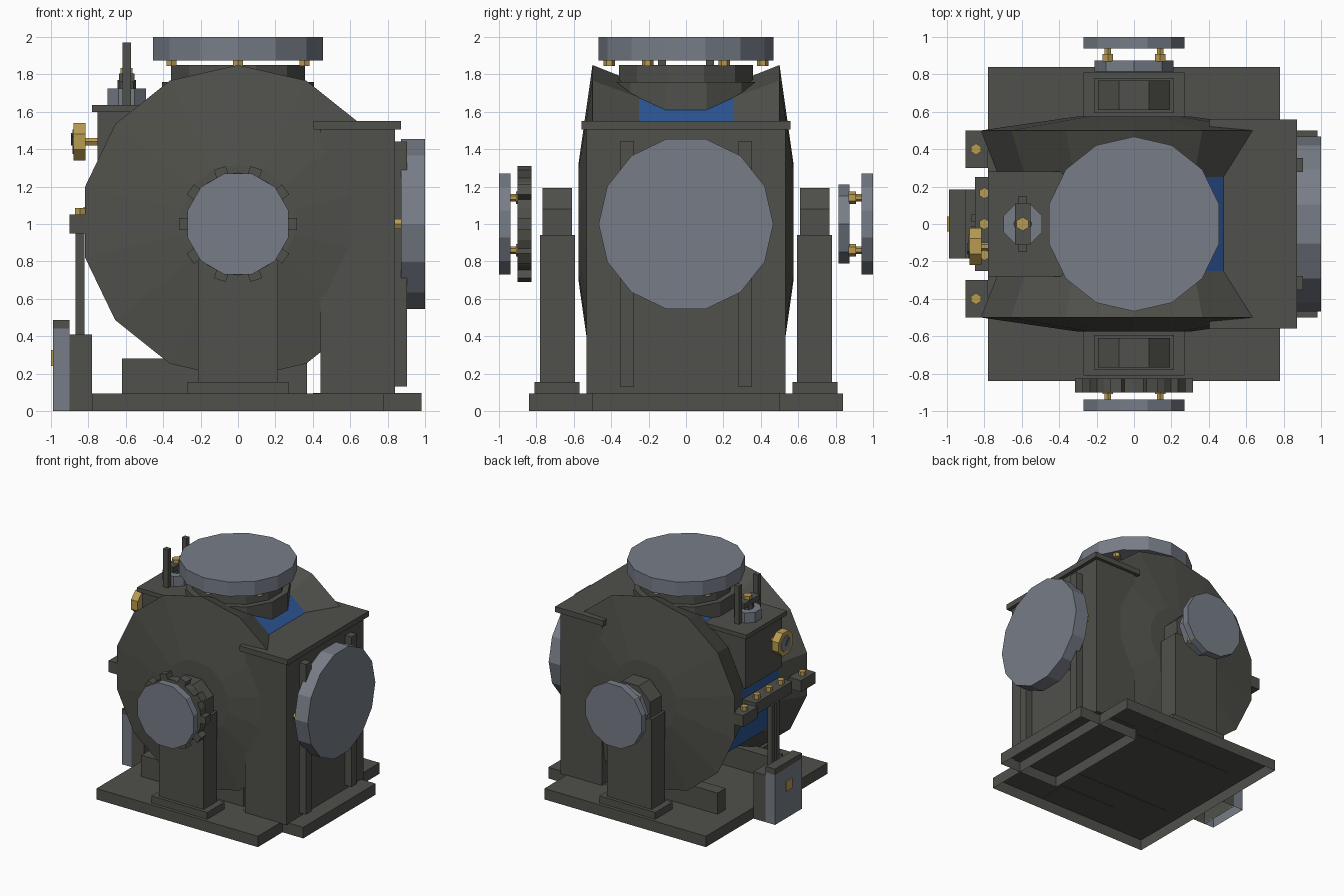
import bpy, bmesh, math
from mathutils import Matrix, Vector

if "Cube" in bpy.data.objects:
    bpy.data.objects.remove(bpy.data.objects["Cube"])


def material(name, rgb):
    m = bpy.data.materials.new(name)
    m.diffuse_color = (*rgb, 1)
    m.use_nodes = True
    m.node_tree.nodes["Principled BSDF"].inputs["Base Color"].default_value = m.diffuse_color
    return m


DARK = material("dark_iron", (0.080, 0.080, 0.070))
STEEL = material("blue_grey_steel", (0.185, 0.205, 0.245))
GOLD = material("brass", (0.48, 0.33, 0.085))
BLUE = material("blue_drum", (0.026, 0.095, 0.31))


def finish(name, bm, *mats):
    me = bpy.data.meshes.new(name)
    bm.to_mesh(me)
    bm.free()
    for m in mats:
        me.materials.append(m)
    ob = bpy.data.objects.new(name, me)
    bpy.context.collection.objects.link(ob)
    return ob


def box(name, x, y, z, mat=DARK, open_bottom=False):
    """Box from (min, max) ranges."""
    bm = bmesh.new()
    bmesh.ops.create_cube(bm, size=1)
    for v in bm.verts:
        v.co = Vector([(a + b) / 2 + c * (b - a) for (a, b), c in zip((x, y, z), v.co)])
    if open_bottom:
        low = [f for f in bm.faces if f.normal.z < -0.5 or all(v.co.z < z[0] + 1e-4 for v in f.verts)]
        bmesh.ops.delete(bm, geom=low, context='FACES_ONLY')
    return finish(name, bm, mat)


TURN = {'X': Matrix.Rotation(math.pi / 2, 4, 'Y'),
        'Y': Matrix.Rotation(math.pi / 2, 4, 'X'),
        'Z': Matrix.Identity(4)}


def prism(name, axis, centre, r, span, n, mat=DARK, phase=0.0):
    """Regular prism along an axis; centre holds the two other coordinates."""
    bm = bmesh.new()
    bmesh.ops.create_cone(bm, cap_ends=True, segments=n, radius1=r, radius2=r,
                          depth=span[1] - span[0])
    mid = (span[0] + span[1]) / 2
    c = list(centre)
    c.insert('XYZ'.index(axis), mid)
    bm.transform(Matrix.Translation(c) @ TURN[axis] @ Matrix.Rotation(math.radians(phase), 4, 'Z'))
    return finish(name, bm, mat)


def lathe_y(name, profile, n, cz, mats):
    """Turn (radius, y) points about the y axis, capped at both ends."""
    bm = bmesh.new()
    rings = [[bm.verts.new((r * math.sin(2 * math.pi * i / n), y, cz + r * math.cos(2 * math.pi * i / n)))
              for i in range(n)] for r, y in profile]
    for a, b in zip(rings, rings[1:]):
        for i in range(n):
            j = (i + 1) % n
            bm.faces.new((a[i], a[j], b[j], b[i]))
    bm.faces.new(rings[0])
    bm.faces.new(rings[-1])
    bmesh.ops.recalc_face_normals(bm, faces=bm.faces[:])
    for f in bm.faces:  # only the waist between the two rims is blue
        ys = [abs(v.co.y) for v in f.verts]
        f.material_index = 1 if max(ys) < 0.26 else 0
    return finish(name, bm, *mats)


# Base plates, open underneath
box("base_plate", (-.78, .78), (-.84, .84), (0, .095), DARK, True)
box("base_extension", (.40, .98), (-.50, .50), (0, .097), DARK, True)

# Main drum with dished sides and recessed blue waist
lathe_y("main_drum", [(.31, -.575), (.84, -.50), (.74, -.25), (.74, .25), (.84, .50), (.31, .575)],
        14, 1.01, (DARK, BLUE))

# Supports on both sides
for s, side in ((-1, "front"), (1, "back")):
    def yr(a, b):
        return tuple(sorted((s * a, s * b)))
    box(side + "_skid", (-.62, .37), yr(.34, .45), (.09, .28))
    box(side + "_foot", (-.27, .27), yr(.57, .81), (.09, .155))
    box(side + "_post", (-.215, .215), yr(.594, .78), (.15, .94))
    prism(side + "_bearing", 'Y', (0, 1.0), .208, yr(.61, .768), 8, DARK, 22.5)
    # End cap held by four bolts
    prism(side + "_end_cap", 'Y', (0, 1.0), .28, yr(.938, 1.0), 12, STEEL, 15)
    for k in range(4):
        a = math.pi / 4 + k * math.pi / 2
        c = (.198 * math.cos(a), 1.0 + .198 * math.sin(a))
        prism(f"{side}_cap_bolt_head_{k}", 'Y', c, .033, yr(.87, .908), 6, GOLD)
        prism(f"{side}_cap_bolt_{k}", 'Y', c, .02, yr(.90, .94), 6, GOLD)

# Gear at the front, plain plate at the back
prism("gear_wheel", 'Y', (0, 1.0), .275, (-.90, -.825), 20)
for k in range(10):
    tooth = box(f"gear_tooth_{k}", (.25, .315), (-.90, -.825), (-.033, .033))
    tooth.data.transform(Matrix.Translation((0, 0, 1)) @ Matrix.Rotation(k * math.tau / 10, 4, 'Y'))
prism("back_plate", 'Y', (0, 1.0), .21, (.815, .875), 8, STEEL)

# Top collar and lid
prism("lower_collar", 'Z', (0, 0), .42, (1.5, 1.76), 12, DARK, 15)
prism("upper_collar", 'Z', (0, 0), .37, (1.75, 1.85), 12, DARK, 15)
prism("top_lid", 'Z', (0, 0), .467, (1.875, 2.0), 14, STEEL)

# Right housing with cap, rails and round cover
box("right_housing", (.44, .84), (-.533, .533), (.09, 1.51))
box("housing_cap", (.405, .872), (-.56, .56), (1.505, 1.552))
for s in (-1, 1):
    box("housing_rail", (.83, .903), tuple(sorted((s * .278, s * .352))), (.13, 1.44))
prism("right_cover", 'X', (0, 1.0), .467, (.872, 1.0), 14, STEEL)
for k in range(6):
    a = k * math.tau / 6
    c, d = .41 * math.cos(a), .41 * math.sin(a)
    prism(f"lid_bolt_{k}", 'Z', (d, c), .03, (1.845, 1.88), 6, GOLD)
    prism(f"cover_bolt_{k}", 'X', (c, 1 + d), .03, (.835, .875), 6, GOLD)

# Upper left box with lid
box("valve_box", (-.752, -.36), (-.25, .25), (1.15, 1.61))
box("valve_box_lid", (-.78, -.36), (-.28, .28), (1.6, 1.637))

# Clamp on the valve box
prism("clamp_base", 'Z', (-.595, 0), .112, (1.63, 1.725), 8, STEEL, 22.5)
prism("clamp_collar", 'Z', (-.595, 0), .05, (1.72, 1.77), 8)
box("clamp_bar", (-.637, -.553), (-.11, .11), (1.76, 1.805))
prism("clamp_screw", 'Z', (-.595, 0), .037, (1.80, 1.835), 6, GOLD)
for s in (-1, 1):
    box("clamp_post", (-.618, -.572), tuple(sorted((s * .108, s * .15))), (1.63, 1.97))

# Pressure gauge
prism("gauge_stem", 'X', (-.12, 1.44), .022, (-.83, -.74), 6, GOLD)
prism("gauge_body", 'X', (-.12, 1.44), .108, (-.88, -.815), 8, GOLD, 22.5)
prism("gauge_face", 'X', (-.12, 1.44), .07, (-.886, -.87), 8, STEEL, 22.5)
needle = box("gauge_needle", (-.892, -.884), (-.008, .008), (-.02, .055))
needle.data.transform(Matrix.Translation((0, -.12, 1.44)) @ Matrix.Rotation(.7, 4, 'X'))

# Left manifold with brass bolts
box("manifold_bar", (-.85, -.70), (-.25, .25), (.95, 1.05))
for y in (-.165, 0, .165):
    prism("manifold_bolt", 'Z', (-.80, y), .03, (1.04, 1.09), 6, GOLD)
for s in (-1, 1):
    box("manifold_end", (-.90, -.78), tuple(sorted((s * .30, s * .50))), (.95, 1.05))
    prism("manifold_end_bolt", 'Z', (-.845, s * .40), .03, (1.04, 1.085), 6, GOLD)

# Control cabinet and conduit
box("control_panel", (-.99, -.90), (-.185, .185), (0, .44), STEEL, True)
box("panel_top", (-.99, -.90), (-.185, .185), (.435, .487))
box("panel_backing", (-.90, -.78), (-.185, .185), (0, .41), DARK, True)
box("panel_button", (-1.0, -.985), (-.04, .04), (.24, .325), GOLD)
for s in (-1, 1):
    box("conduit", (-.868, -.822), tuple(sorted((s * .012, s * .05))), (.40, .96))
